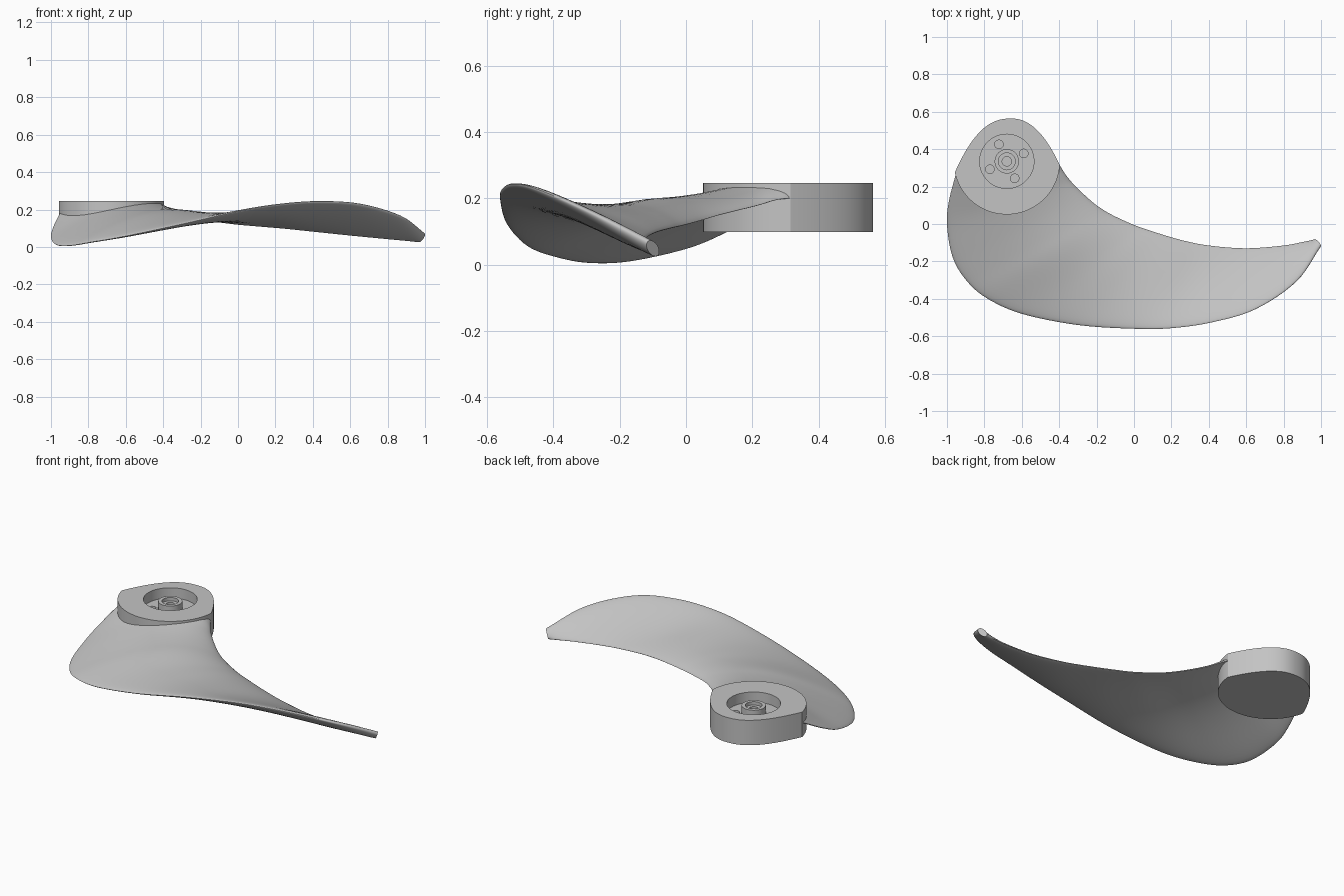
import bpy, bmesh, math
from mathutils import Vector

default = bpy.data.objects.get("Cube")
if default:
    bpy.data.objects.remove(default, do_unlink=True)

grey = bpy.data.materials.new("cast grey metal")
grey.use_nodes = True
colour = (0.55, 0.55, 0.55, 1)
grey.diffuse_color = colour
grey.node_tree.nodes["Principled BSDF"].inputs["Base Color"].default_value = colour

HUB_X, HUB_Y = -0.68, 0.335
HUB_BOTTOM, HUB_TOP = 0.098, 0.246


def make_object(name, bm):
    bmesh.ops.recalc_face_normals(bm, faces=bm.faces)
    mesh = bpy.data.meshes.new(name)
    bm.to_mesh(mesh)
    bm.free()
    obj = bpy.data.objects.new(name, mesh)
    bpy.context.collection.objects.link(obj)
    mesh.materials.append(grey)
    return obj


def loft(name, rings):
    """Bridge a list of equally long closed rings and cap both ends."""
    bm = bmesh.new()
    loops = [[bm.verts.new(point) for point in ring] for ring in rings]
    for low, high in zip(loops, loops[1:]):
        for i in range(len(low)):
            j = (i + 1) % len(low)
            bm.faces.new((low[i], low[j], high[j], high[i]))
    bm.faces.new(loops[0])
    bm.faces.new(loops[-1])
    return make_object(name, bm)


def prism(name, outline, bottom, top):
    return loft(name, [[(x, y, z) for x, y in outline] for z in (bottom, top)])


def circle(x, y, radius, sides):
    angles = [math.tau * i / sides for i in range(sides)]
    return [(x + radius * math.cos(a), y + radius * math.sin(a)) for a in angles]


def lathe(name, profile, sides):
    """Revolve (radius, height) points around the hub axis."""
    bm = bmesh.new()
    verts = [bm.verts.new((HUB_X + r, HUB_Y, z)) for r, z in profile]
    edges = [bm.edges.new(pair) for pair in zip(verts, verts[1:])]
    bmesh.ops.spin(bm, geom=verts + edges, cent=(HUB_X, HUB_Y, 0), axis=(0, 0, 1),
                   angle=math.tau, steps=sides, use_merge=True)
    bmesh.ops.remove_doubles(bm, verts=bm.verts, dist=0.0001)
    return make_object(name, bm)


def cut(target, cutter):
    modifier = target.modifiers.new("cut", "BOOLEAN")
    modifier.operation = "DIFFERENCE"
    modifier.solver = "EXACT"
    modifier.object = cutter
    cutter.hide_render = True
    bpy.context.view_layer.objects.active = target
    bpy.ops.object.modifier_apply(modifier=modifier.name)
    bpy.data.objects.remove(cutter, do_unlink=True)


def smooth(obj, degrees):
    bpy.ops.object.select_all(action="DESELECT")
    obj.select_set(True)
    bpy.context.view_layer.objects.active = obj
    bpy.ops.object.shade_smooth_by_angle(angle=math.radians(degrees))


def hub_outline(scale):
    """Round at the front, with a pointed arch at the back meeting it in two corners."""
    points = []
    for i in range(49):
        a = math.radians(192 + 164 * i / 48)
        points.append((0.284 * math.cos(a), 0.284 * math.sin(a)))
    (left, low), (right, high) = points[0], points[-1]
    for i in range(1, 48):
        t = (1 - math.cos(math.pi * i / 48)) / 2
        base = high + (low - high) * t
        rise = 0.268 * (1 - abs(2 * t - 1) ** 2.3)
        points.append((right + (left - right) * t, base + rise))
    return [(HUB_X + scale * x, HUB_Y + scale * y) for x, y in points]


# Hub with a stepped pocket, central boss and four bolt holes
hub = prism("hub", hub_outline(1), HUB_BOTTOM, HUB_TOP)
pocket = [(0, 0.13), (0.025, 0.13), (0.025, 0.215), (0.045, 0.215), (0.045, 0.235),
          (0.065, 0.235), (0.065, 0.185), (0.145, 0.185), (0.145, 0.3), (0, 0.3)]
cut(hub, lathe("pocket_cutter", pocket, 64))
for k in range(4):
    angle = math.radians(25 + 90 * k)
    x = HUB_X + 0.1 * math.cos(angle)
    y = HUB_Y + 0.1 * math.sin(angle)
    cut(hub, prism("bolt_hole_cutter", circle(x, y, 0.023, 24), 0.14, 0.22))
smooth(hub, 25)

# Blade edges from root to tip
inner_edge = [(-.42, .33, .2), (-.395, .31, .2), (-.37, .27, .195), (-.33, .22, .18),
              (-.27, .16, .165), (-.2, .1, .15), (-.12, .05, .135), (0, -.005, .12),
              (.1, -.04, .112), (.25, -.085, .1), (.4, -.115, .085), (.6, -.13, .063),
              (.8, -.115, .043), (.9, -.097, .034), (.965, -.085, .028)]
outer_edge = [(-.94, .31, .2), (-.96, .24, .165), (-.99, .12, .1), (-1, 0, .05),
              (-.972, -.17, .012), (-.902, -.295, .007), (-.79, -.395, .025),
              (-.6, -.48, .058), (-.3, -.54, .122), (0, -.56, .19), (.2, -.557, .225),
              (.42, -.525, .243), (.65, -.455, .23), (.87, -.305, .165), (1, -.115, .07)]


def spline(points, steps):
    """Sample a smooth curve through the points."""
    pts = [Vector(p) for p in points]
    pts = [2 * pts[0] - pts[1]] + pts + [2 * pts[-1] - pts[-2]]
    result = []
    for a, b, c, d in zip(pts, pts[1:], pts[2:], pts[3:]):
        for i in range(steps):
            t = i / steps
            result.append(0.5 * (2 * b + (c - a) * t + (2 * a - 5 * b + 4 * c - d) * t ** 2
                                 + (3 * b - a - 3 * c + d) * t ** 3))
    return result + [pts[-2]]


def section(inner, outer, normal, camber, thickness, sides=48):
    """Cambered oval section between the two blade edges."""
    ring = []
    for i in range(sides):
        a = math.tau * i / sides
        u = (1 - math.cos(a)) / 2
        point = inner.lerp(outer, u) + normal * thickness * math.sin(a)
        point.z += camber * math.sin(math.pi * u ** 0.8)
        ring.append(point)
    return ring


# Blade, twisted and cambered, trimmed where it enters the hub
inner_curve, outer_curve = spline(inner_edge, 6), spline(outer_edge, 6)
last = len(inner_curve) - 1
up = Vector((0, 0, 1))
rings = []
for i, (inner, outer) in enumerate(zip(inner_curve, outer_curve)):
    t = i / last
    # The outer half of the blade runs flat
    fade = max(0, min(1, (0.75 - t) / 0.35))
    camber = 0.08 * fade * fade * (3 - 2 * fade)
    thickness = 0.017 + 0.01 * min(1, 2 * (1 - t))
    # The section stands square to its chord towards the tip and upright at the root
    along = Vector((1, 0.3, 0))
    square = (outer - inner).cross(along).normalized()
    normal = up.lerp(square, t).normalized()
    rings.append(section(inner, outer, normal, camber, thickness))
blade = loft("blade", rings)
cut(blade, prism("hub_cutter", hub_outline(0.985), HUB_BOTTOM + 0.003, 0.5))
smooth(blade, 40)
